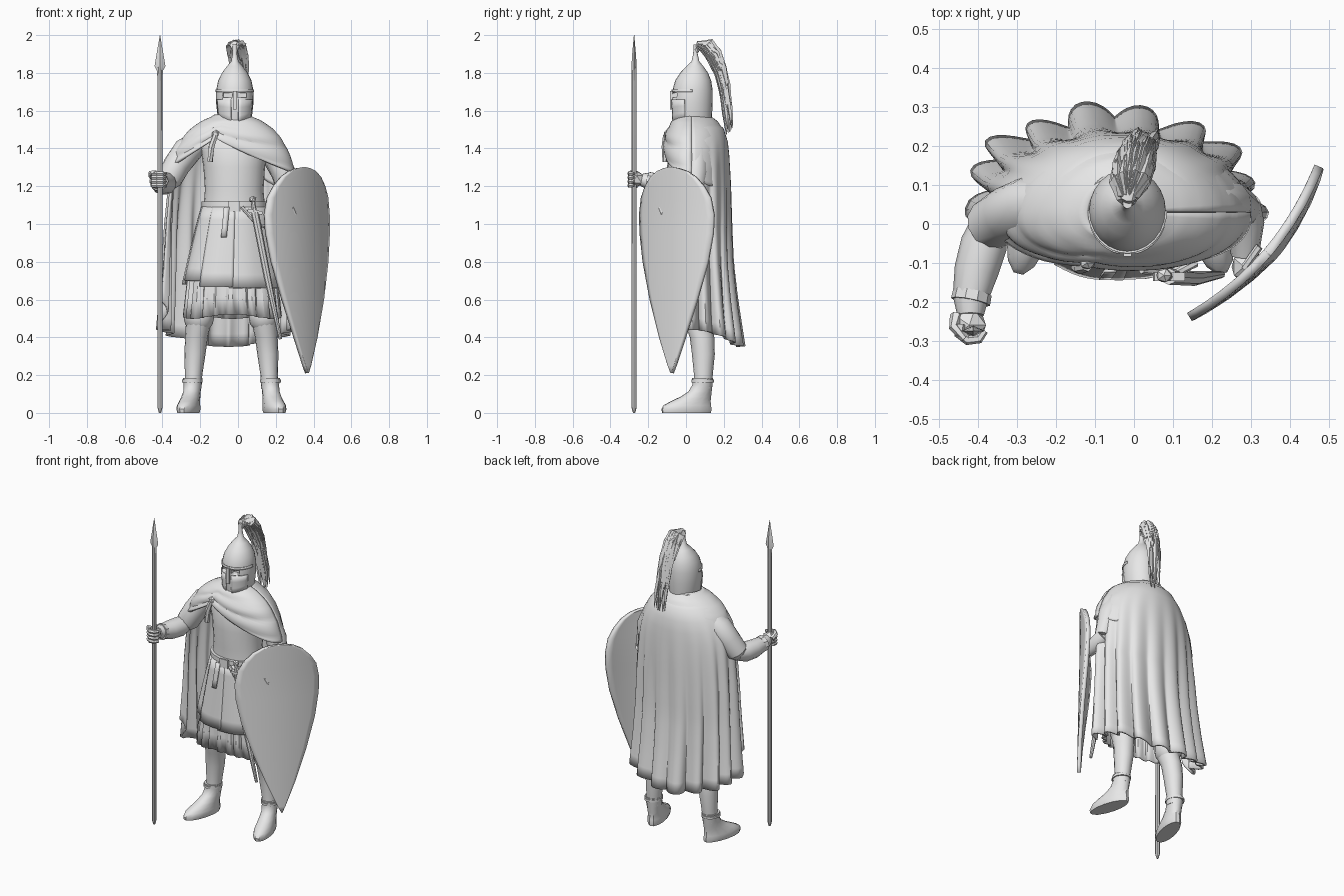
import bpy, bmesh, math, random
from mathutils import Vector, Matrix

if "Cube" in bpy.data.objects:
    bpy.data.objects.remove(bpy.data.objects["Cube"])

random.seed(4)
PI = math.pi
grey = bpy.data.materials.new("plain_grey")
grey.diffuse_color = (0.8, 0.8, 0.8, 1)
grey.use_nodes = True
grey.node_tree.nodes["Principled BSDF"].inputs["Base Color"].default_value = grey.diffuse_color


def finish(name, bm, angle=35):
    bmesh.ops.recalc_face_normals(bm, faces=bm.faces)
    me = bpy.data.meshes.new(name)
    bm.to_mesh(me)
    bm.free()
    me.materials.append(grey)
    ob = bpy.data.objects.new(name, me)
    bpy.context.collection.objects.link(ob)
    bpy.ops.object.select_all(action='DESELECT')
    ob.select_set(True)
    bpy.context.view_layer.objects.active = ob
    bpy.ops.object.shade_smooth_by_angle(angle=math.radians(angle))
    return ob


def skin(bm, rings, closed=True, caps=True):
    rows = [[bm.verts.new(p) for p in r] for r in rings]
    n = len(rows[0])
    for a, b in zip(rows, rows[1:]):
        for i in range(n if closed else n - 1):
            j = (i + 1) % n
            bm.faces.new((a[i], a[j], b[j], b[i]))
    if caps:
        bm.faces.new(rows[0])
        bm.faces.new(rows[-1])


def loft(name, rings, n=16, angle=35, pivot=None, turn=0):
    """rings: (cx, cy, z, rx, ry)"""
    bm = bmesh.new()
    skin(bm, [[(cx + rx * math.cos(2 * PI * i / n), cy + ry * math.sin(2 * PI * i / n), z)
               for i in range(n)] for cx, cy, z, rx, ry in rings])
    if pivot:
        bmesh.ops.rotate(bm, verts=bm.verts, cent=pivot, matrix=Matrix.Rotation(turn, 3, 'Z'))
    return finish(name, bm, angle)


def add_tube(bm, pts, radii, n=8):
    pts = [Vector(p) for p in pts]
    rings = []
    for k, p in enumerate(pts):
        d = pts[min(k + 1, len(pts) - 1)] - pts[max(k - 1, 0)]
        q = d.to_track_quat('Z', 'Y')
        rings.append([p + q @ Vector((radii[k] * math.cos(2 * PI * i / n),
                                      radii[k] * math.sin(2 * PI * i / n), 0)) for i in range(n)])
    skin(bm, rings)


def tube(name, pts, radii, n=10):
    bm = bmesh.new()
    add_tube(bm, pts, radii, n)
    return finish(name, bm)


def sheet(name, f, nu, nv, thick, angle=40):
    """Thick cloth or plate from a surface f(u, v)"""
    bm = bmesh.new()
    skin(bm, [[f(i / nu, j / nv) for i in range(nu + 1)] for j in range(nv + 1)], False, False)
    ob = finish(name, bm, angle)
    m = ob.modifiers.new("thickness", 'SOLIDIFY')
    m.thickness, m.offset = thick, 0
    return ob


def box(name, loc, size, rot=(0, 0, 0)):
    bm = bmesh.new()
    bmesh.ops.create_cube(bm, size=1)
    bmesh.ops.scale(bm, vec=size, verts=bm.verts)
    ob = finish(name, bm)
    ob.location, ob.rotation_euler = loc, rot
    return ob


def ball(name, loc, size, sub=2):
    bm = bmesh.new()
    bmesh.ops.create_icosphere(bm, subdivisions=sub, radius=1)
    bmesh.ops.scale(bm, vec=size, verts=bm.verts)
    ob = finish(name, bm)
    ob.location = loc
    return ob


def table(rows, x):
    """Linear lookup in rows sorted by falling first value"""
    for a, b in zip(rows, rows[1:]):
        if x >= b[0]:
            t = max(0, min(1, (a[0] - x) / (a[0] - b[0])))
            return [p + (q - p) * t for p, q in zip(a[1:], b[1:])]
    return rows[-1][1:]


# Legs and boots, mirrored about the body's middle line
MX = -0.035
for s, side in ((-1, "right"), (1, "left")):
    loft(side + "_leg", [(MX + s * dx, y, z, r, r * 1.08) for dx, y, z, r in (
        (.1, .05, .85, .1), (.14, .06, .65, .085), (.17, .065, .53, .073), (.175, .065, .47, .066),
        (.185, .085, .4, .06), (.193, .092, .31, .056), (.2, .092, .2, .046), (.203, .088, .13, .045))])
    loft(side + "_knee_roll", [(MX + s * .172, .068, z, r, r * 1.05) for z, r in (
        (.55, .07), (.53, .08), (.5, .08), (.47, .073), (.45, .058))], 14)
    bx = MX + s * .207
    loft(side + "_boot", [(bx, cy, z, rx, ry) for cy, z, rx, ry in (
        (0, 0, .05, .134), (0, .02, .056, .138), (.004, .04, .054, .13), (.024, .062, .05, .108),
        (.05, .085, .047, .084), (.075, .115, .045, .062), (.088, .15, .048, .053), (.088, .185, .052, .057))],
        14, 40, (bx, .08, 0), s * .26)
    loft(side + "_boot_strap", [(bx, .088, z, .055, .061) for z in (.162, .176)], 14)

# Torso, belt and buckle
loft("torso", [(-.02, .03, z, rx, ry) for z, rx, ry in (
    (1.0, .17, .125), (1.1, .162, .122), (1.18, .155, .122), (1.3, .163, .13),
    (1.38, .175, .125), (1.45, .19, .105), (1.5, .14, .08), (1.56, .07, .07))], 24, 45)
loft("belt", [(-.02, .025, z, .172, .137) for z in (1.075, 1.118)], 24)
box("buckle", (-.02, -.115, 1.095), (.06, .012, .055))
sheet("belt_end", lambda u, v: (-.075 + .03 * u - .015 * v, -.12 - .02 * v, 1.09 - .16 * v), 1, 3, .008)


# Split surcoat skirt: alternating overlapping panels
def panel(a0, a1, k, hem):
    def f(u, v):
        a = a0 + (a1 - a0) * u
        z = 1.09 + (hem - 1.09) * v
        w = 1 + .012 * math.sin(a * 9) * v
        rx, ry = (.163 + .085 * v ** .9) * k * w, (.126 + .03 * v) * k * w
        return (-.022 - .014 * v + rx * math.cos(a), .022 + ry * math.sin(a), z)
    return f


for i, (a0, a1, k, hem) in enumerate(((-1.62, .1, 1.03, .66), (-.1, 1.65, 1, .68), (1.5, 3.3, 1.03, .68),
                                      (3.1, 4.15, 1, .70), (4.0, 4.75, 1.04, .67))):
    sheet("surcoat_panel_%d" % i, panel(a0, a1, k, hem), 12, 6, .012)


# Pleated under-skirt
def pleats(u, v):
    a = 2 * PI * u
    w = 1 + .05 * (1 if math.sin(a * 22) > 0 else -1) * (.4 + .6 * v)
    return (-.03 + (.222 + .025 * v) * w * math.cos(a), .02 + (.142 + .012 * v) * w * math.sin(a),
            .8 - .29 * v + .012 * math.sin(3 * a) * v)


sheet("pleated_skirt", pleats, 88, 3, .008, 30)

# Cape and mantle share one body outline by height
OUT = [(1.57, .085, .095), (1.54, .155, .14), (1.5, .21, .168), (1.46, .245, .185), (1.39, .285, .195),
       (1.3, .315, .2), (1.2, .327, .204), (1.0, .34, .206), (.8, .345, .21), (.6, .352, .228), (.34, .365, .26)]


def cape(u, v):
    a0 = .15 - .35 * min(1, 2 * v)
    a = a0 + (PI + .25 - a0) * u
    hem = .35 + .09 * math.cos(a) ** 2 + .16 * max(0, (a - PI) / .25)
    z = 1.57 + (hem - 1.57) * v
    rx, ry = table(OUT, z)
    fold = math.cos(18 * a + .9 * math.sin(2 * a)) + .4 * math.cos(7 * a + 1)
    g = max(0, v - .12) / .88
    w = .985 + .085 * g * fold
    a += .03 * g * math.sin(18 * a)
    sn = math.sin(a)
    if math.cos(a) < 0 < sn:                # squarer far corner of the hem
        sn = sn ** (1 - .25 * g)
    return (-.033 - .018 * g + rx * w * math.cos(a), .03 + ry * w * sn, z)


sheet("cape", cape, 126, 18, .012, 45)


def mantle(u, v):
    a = 2 * PI * u
    x = -.033 + .3 * math.cos(a)
    back, front = max(0, math.sin(a)), max(0, -math.sin(a)) ** .6
    low = 1.455 - .47 * (x + .13) if x > -.13 else 1.455 - .75 * (-.13 - x)
    low -= .2 * back * max(0, math.cos(a))
    z = 1.575 + (low - 1.575) * v
    rx, ry = table(OUT, z)
    ry *= 1 - .3 * front
    # diagonal gathered folds sweep away from the clasp
    ridge = abs(math.sin(v * 9 + 5 * x)) - .5
    w = 1.01 + front * (.02 + .06 * ridge) * min(1, 2 * v) + .015 * v - .07 * min(1, 1.4 * back)
    return (-.033 + rx * w * math.cos(a), .03 + ry * w * math.sin(a), z)


sheet("mantle", mantle, 64, 20, .014, 30)
ball("cloak_clasp", (-.12, -.1, 1.478), (.022, .018, .022), 1)
tube("cloak_tie", [(-.12, -.108, 1.47), (-.14, -.112, 1.41), (-.148, -.11, 1.33)], [.014, .017, .015], 6)

# Helmet with eye slots, brow, nose guard and cheek seam
helmet = loft("helmet", [(-.017, cy, z, rx, ry) for cy, z, rx, ry in (
    (.035, 1.50, .078, .095), (.033, 1.56, .09, .104), (.033, 1.64, .099, .108), (.035, 1.71, .098, .106),
    (.038, 1.76, .088, .095), (.043, 1.80, .068, .074), (.047, 1.835, .042, .045),
    (.05, 1.86, .02, .021), (.05, 1.9, .012, .012), (.052, 1.95, .012, .012))], 24, 40)
for s in (-1, 1):
    cut = box("eye_cutter", (-.017 + s * .038, -.07, 1.682), (.046, .07, .024))
    cut.hide_render = cut.hide_viewport = True
    m = helmet.modifiers.new("eye_slot", 'BOOLEAN')
    m.operation, m.object, m.solver = 'DIFFERENCE', cut, 'EXACT'
    sheet("cheek_plate", lambda u, v, s=s: (
        -.017 + (.1 - .009 * v) * math.sin(s * (.2 + 1.0 * u)),
        .033 - (.11 - .006 * v) * math.cos(.2 + 1.0 * u), 1.66 - (.13 - .03 * u) * v), 6, 3, .006)
sheet("brow_band", lambda u, v: (-.017 + .099 * math.cos(PI + PI * u), .035 + .108 * math.sin(PI + PI * u),
                                 1.712 - .014 * v), 16, 1, .006)
box("nose_guard", (-.017, -.078, 1.655), (.02, .012, .1))

# Plume: solid core with loose ragged strands flaring at the tips
core = [(-.017, .052, 1.91), (-.015, .07, 1.95), (-.008, .11, 1.945), (0, .15, 1.89),
        (.008, .183, 1.81), (.016, .203, 1.72), (.026, .22, 1.6), (.03, .232, 1.49)]
tube("plume_core", core, [.012, .022, .032, .036, .034, .028, .016, .004], 9)
bm = bmesh.new()
for k in range(110):
    first = random.choice((0, 1, 1, 2, 3, 4))
    last = min(8, first + random.randint(3, 4))
    ang = random.uniform(0, 2 * PI)
    off = Vector((.052 * math.cos(ang), .03 * math.sin(ang), .028 * math.sin(ang)))
    n = last - first
    pts = []
    for i in range(n):
        k2 = first + i
        spread = min(1, k2 / 2) * (1 - .09 * max(0, k2 - 3)) * (.55 + .5 * i / (n - 1))
        pts.append(Vector(core[k2]) + off * spread)
    add_tube(bm, pts, [.011 if i < n - 1 else .001 for i in range(n)], 4)
finish("plume_strands", bm, 20)

# Spear arm: sleeve, bracer and gripping hand
tube("right_sleeve", [(-.2, .05, 1.44), (-.27, .045, 1.385), (-.325, .025, 1.31), (-.365, .0, 1.235),
                      (-.37, -.02, 1.2)], [.06, .077, .072, .068, .04], 12)
tube("right_forearm", [(-.37, .01, 1.225), (-.385, -.05, 1.215), (-.405, -.12, 1.215), (-.42, -.19, 1.225),
                       (-.42, -.235, 1.235)], [.045, .06, .057, .046, .034], 12)
tube("right_cuff", [(-.415, -.175, 1.223), (-.42, -.2, 1.227)], [.05, .051], 10)
ball("right_hand", (-.423, -.26, 1.237), (.048, .046, .042), 1)
bm = bmesh.new()
for i in range(4):
    z = 1.204 + .021 * i
    add_tube(bm, [(-.417 + .034 * math.cos(a), -.272 + .028 * math.sin(a), z)
                  for a in (2.6, 3.5, 4.4, 5.3, 6.2)], [.015, .014, .013, .012, .009], 6)
add_tube(bm, [(-.457, -.235, 1.25), (-.462, -.265, 1.27), (-.435, -.295, 1.275)], [.016, .014, .009], 6)
finish("right_fingers", bm)

# Spear
loft("spear_shaft", [(-.413, -.275, z, r, r) for z, r in ((0, .006), (.03, .014), (1.83, .013))], 8)
loft("spear_head", [(-.413, -.275, z, rx, ry) for z, rx, ry in (
    (1.76, .014, .014), (1.81, .015, .014), (1.835, .029, .014), (1.9, .018, .01), (2, .001, .001))], 4, 20)

# Shield arm
tube("left_sleeve", [(.13, .05, 1.43), (.19, .05, 1.37), (.24, .05, 1.27), (.275, .04, 1.12)],
     [.055, .07, .065, .05], 12)
tube("left_forearm", [(.275, .05, 1.12), (.285, 0, 1.09), (.285, -.08, 1.07)], [.05, .05, .036], 12)
ball("left_hand", (.283, -.11, 1.07), (.036, .042, .042), 1)

# Kite shield, bowed around its upright middle line, point swung slightly outward
HALF = [(1.30, .0), (1.295, .05), (1.28, .1), (1.25, .152), (1.2, .2), (1.14, .237), (1.05, .255), (.95, .25),
        (.8, .222), (.6, .16), (.4, .085), (.25, .022), (.21, .002)]


def shield(u, v):
    z, h = HALF[round(v * 12)]
    c = max(h, .002) * (2 * u - 1)
    low = max(0, 1.05 - z) / .84
    d = .045 * (1 - (c / .257) ** 2) + .016 * low
    c += .016 * low
    return (.308 + .652 * c + .759 * d, -.045 + .759 * c - .652 * d, z)


sheet("kite_shield", shield, 14, 12, .024, 40)
tube("shield_grip", [(.322, -.058, 1.12), (.285, -.11, 1.11), (.285, -.11, 1.03), (.322, -.058, 1.02)], [.01] * 4, 6)

# Sword and scabbard
tube("scabbard", [(.09, -.135, 1.06), (.155, -.14, .72), (.225, -.13, .39)], [.021, .019, .009], 8)
tube("sword_grip", [(.09, -.135, 1.05), (.078, -.132, 1.125)], [.013, .012], 8)
ball("pommel", (.077, -.132, 1.13), (.022, .02, .02), 1)
box("crossguard", (.09, -.135, 1.065), (.08, .022, .018), (0, .19, 0))
tube("sword_belt", [(.02, -.118, 1.09), (.1, -.13, 1.0), (.16, -.1, .98)], [.01, .01, .01], 6)
